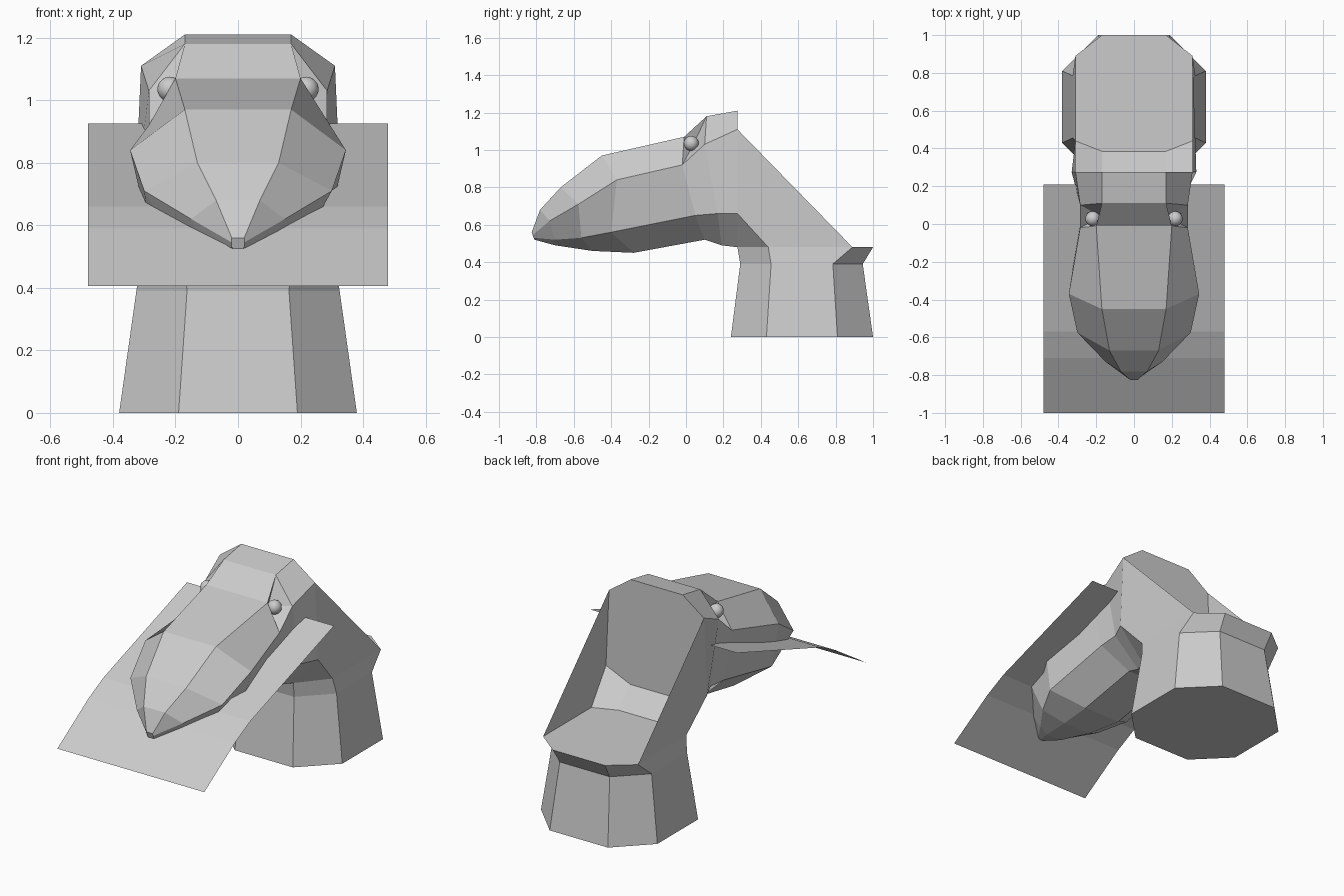
import bpy, bmesh, math
from mathutils import Vector

cube = bpy.data.objects.get("Cube")
if cube:
    bpy.data.objects.remove(cube, do_unlink=True)

grey = bpy.data.materials.new("plain_grey")
grey.use_nodes = True
grey.diffuse_color = (0.6, 0.6, 0.6, 1)
grey.node_tree.nodes["Principled BSDF"].inputs["Base Color"].default_value = (0.6, 0.6, 0.6, 1)


def finish(name, bm, recalc=True):
    if recalc:
        bmesh.ops.recalc_face_normals(bm, faces=bm.faces)
    me = bpy.data.meshes.new(name)
    bm.to_mesh(me)
    bm.free()
    me.materials.append(grey)
    ob = bpy.data.objects.new(name, me)
    bpy.context.collection.objects.link(ob)
    return ob


def mirror_loop(half):
    """Close a half outline (+x side) into a symmetric loop."""
    return half + [(-x, y, z) for x, y, z in reversed(half)]


def loft(bm, halves):
    """Bridge symmetric rings and cap both ends."""
    rings = [[bm.verts.new(p) for p in mirror_loop(h)] for h in halves]
    for a, b in zip(rings, rings[1:]):
        n = len(a)
        for i in range(n):
            j = (i + 1) % n
            bm.faces.new((a[i], a[j], b[j], b[i]))
    bm.faces.new(rings[0])
    bm.faces.new(rings[-1])
    return rings


# Head: sections from back to snout, each ridge / shoulder / jaw / underside
bm = bmesh.new()
rings = loft(bm, [
    [(.17, .275, 1.21), (.31, .275, 1.11), (.33, .275, .66), (.17, .275, .48)],
    [(.17, .11, 1.18), (.285, .10, 1.03), (.28, .17, .66), (.13, .19, .49)],
    [(.20, -.01, 1.07), (.285, -.02, .92), (.28, .05, .65), (.12, .10, .52)],
    [(.17, -.45, .97), (.345, -.37, .84), (.28, -.40, .56), (.12, -.28, .45)],
    [(.13, -.67, .80), (.30, -.575, .71), (.20, -.56, .53), (.09, -.50, .46)],
    [(.07, -.78, .68), (.15, -.73, .62), (.10, -.70, .52), (.05, -.70, .49)],
    [(.02, -.825, .56), (.02, -.82, .545), (.02, -.815, .53), (.01, -.81, .52)],
])
# Eye sockets: pull the centre of the cheek face inwards on each side
a, b = rings[1], rings[2]
for i, side in ((0, 1), (6, -1)):
    corners = {a[i], a[i + 1], b[i], b[i + 1]}
    face = next(f for f in bm.faces if set(f.verts) == corners)
    centre = bmesh.ops.poke(bm, faces=[face])["verts"][0]
    centre.co = Vector((side * .17, .04, 1.03))
finish("head", bm)

# Neck: eight-sided column with a lip flaring at the back
bm = bmesh.new()


def neck_ring(z, pts):
    return [(x, y, z) for x, y in pts]


loft(bm, [
    neck_ring(0, [(.19, .24), (.38, .43), (.38, .81), (.19, 1.0)]),
    neck_ring(.39, [(.163, .29), (.325, .455), (.325, .785), (.163, .945)]),
    neck_ring(.48, [(.17, .275), (.31, .44), (.31, .89), (.17, 1.0)]),
])
finish("neck", bm)

# Thin side walls and the throat ramp joining head and neck
for name, side in (("left_neck_wall", 1), ("right_neck_wall", -1)):
    bm = bmesh.new()
    top, jaw, front, back, under = [bm.verts.new((side * x, y, z)) for x, y, z in (
        (.31, .275, 1.11), (.33, .275, .66), (.31, .44, .48),
        (.31, .89, .48), (.17, .275, .48))]
    for f in ((top, jaw, front, back), (jaw, under, front)):
        bm.faces.new(f if side < 0 else f[::-1])
    bm.normal_update()
    for f in bm.faces:
        if f.normal.x * side < 0:
            f.normal_flip()
    finish(name, bm, False)

bm = bmesh.new()
upper = [bm.verts.new(p) for p in mirror_loop([(.33, .275, .66), (.17, .275, .59)])]
lower = [bm.verts.new(p) for p in mirror_loop([(.31, .44, .48), (.17, .385, .48)])]
for i in range(3):
    bm.faces.new((upper[i], upper[i + 1], lower[i + 1], lower[i]))
bm.normal_update()
for f in bm.faces:
    if f.normal.z < 0:
        f.normal_flip()
finish("throat_ramp", bm, False)

# Bent sheet passing through the head
bm = bmesh.new()
rows = [[bm.verts.new((x, y, z)) for x in (-.48, .48)]
        for y, z in ((-1, .405), (-.71, .59), (-.57, .66), (.21, .925))]
for p, q in zip(rows, rows[1:]):
    bm.faces.new((p[0], p[1], q[1], q[0]))
finish("bent_sheet", bm, False)

# Eyes
for name, side in (("left_eye", 1), ("right_eye", -1)):
    bpy.ops.mesh.primitive_uv_sphere_add(segments=16, ring_count=10, radius=.04,
                                         location=(side * .218, .028, 1.035))
    eye = bpy.context.object
    eye.name = name
    eye.data.materials.append(grey)
    bpy.ops.object.shade_smooth()
